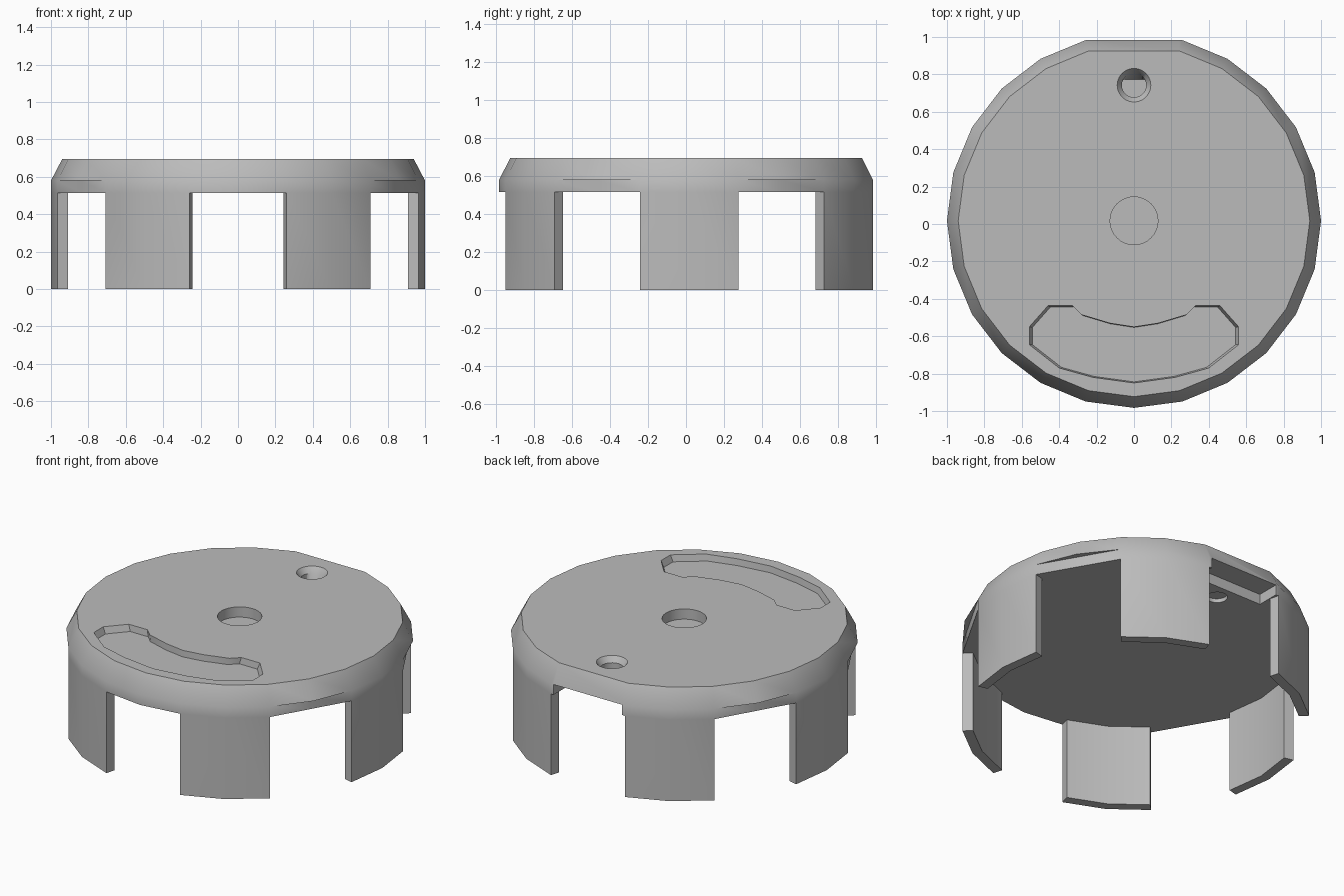
import bpy, bmesh
from math import cos, sin, radians

cube = bpy.data.objects.get("Cube")
if cube:
    bpy.data.objects.remove(cube)

CY = 0.017                     # centre of the disc in y
R, RI = 1.0, 0.94              # outer and inner radius
Z_TOP, Z_RIM, Z_UNDER = 0.695, 0.58, 0.515
STEPS = 24
BACK = 6                       # step left out to give the flat back edge
LEG_STEPS = [k for c in range(0, STEPS, 4) for k in (c - 1, c)]
FLAT_GAPS = (2, 10, 14, 22)    # gap middles with a flat wall under the rim

grey = bpy.data.materials.new("plain_grey")
grey.use_nodes = True
colour = (0.5, 0.5, 0.5, 1)
grey.diffuse_color = colour
grey.node_tree.nodes["Principled BSDF"].inputs["Base Color"].default_value = colour


def make_object(name, bm):
    bmesh.ops.recalc_face_normals(bm, faces=bm.faces)
    mesh = bpy.data.meshes.new(name)
    bm.to_mesh(mesh)
    bm.free()
    mesh.materials.append(grey)
    obj = bpy.data.objects.new(name, mesh)
    bpy.context.collection.objects.link(obj)
    return obj


def circle(radius, z, cy, sides, y_max=9):
    turn = radians(360 / sides)
    return [(radius * cos(i * turn), min(cy + radius * sin(i * turn), y_max), z)
            for i in range(sides)]


def cut(target, name, loops):
    """Subtract a solid skinned through equal loops of points."""
    bm = bmesh.new()
    rings = [[bm.verts.new(p) for p in loop] for loop in loops]
    n = len(rings[0])
    for a, b in zip(rings, rings[1:]):
        for i in range(n):
            j = (i + 1) % n
            bm.faces.new((a[i], a[j], b[j], b[i]))
    bm.faces.new(rings[0])
    bm.faces.new(rings[-1])
    cutter = make_object(name, bm)
    cutter.hide_render = True
    cutter.hide_set(True)
    mod = target.modifiers.new(name, "BOOLEAN")
    mod.operation = "DIFFERENCE"
    mod.solver = "EXACT"
    mod.object = cutter
    bpy.context.view_layer.objects.active = target
    bpy.ops.object.modifier_apply(modifier=name)
    bpy.data.objects.remove(cutter)


# Cap body: disc with bevelled rim and six curved legs, as one closed mesh
bm = bmesh.new()


def ring(radius, z, steps, flat=()):
    turn = radians(360 / STEPS)
    out = {}
    for k in steps:
        r = radius * cos(turn) if k in flat else radius
        out[k] = bm.verts.new((r * cos(k * turn), CY + r * sin(k * turn), z))
    return out


steps = [k for k in range(STEPS) if k != BACK]
top = ring(RI, Z_TOP, steps)
rim = ring(R, Z_RIM, steps)
lip = {**rim, **ring(R, Z_RIM, FLAT_GAPS, FLAT_GAPS)}
wall = ring(R, Z_UNDER, steps, FLAT_GAPS)
inner = ring(RI, Z_UNDER, steps)
leg_steps = [k % STEPS for c in range(0, STEPS, 4) for k in (c - 1, c, c + 1)]
foot_out = ring(R, 0, leg_steps)
foot_in = ring(RI, 0, leg_steps)

bm.faces.new(top.values())
bm.faces.new(inner.values())
for i, a in enumerate(steps):
    b = steps[(i + 1) % len(steps)]
    bm.faces.new((top[a], top[b], rim[b], rim[a]))
    bm.faces.new((lip[a], lip[b], wall[b], wall[a]))
    if a in [k % STEPS for k in LEG_STEPS]:
        bm.faces.new((wall[a], wall[b], foot_out[b], foot_out[a]))
        bm.faces.new((inner[a], inner[b], foot_in[b], foot_in[a]))
        bm.faces.new((foot_out[a], foot_out[b], foot_in[b], foot_in[a]))
    else:
        bm.faces.new((wall[a], wall[b], inner[b], inner[a]))
for c in range(0, STEPS, 4):   # leg ends
    for k in ((c - 1) % STEPS, c + 1):
        bm.faces.new((wall[k], inner[k], foot_in[k], foot_out[k]))
for k in FLAT_GAPS:            # underside of the overhanging rim
    bm.faces.new((rim[k - 1], rim[k], lip[k]))
    bm.faces.new((rim[k], rim[(k + 1) % STEPS], lip[k]))
cap = make_object("legged_cap", bm)

# Blind round hole in the middle
cut(cap, "centre_hole", [circle(0.128, z, CY, 32) for z in (0.63, 0.75)])

# Countersunk hole near the back, with a sloping rear wall
cut(cap, "back_hole", [circle(0.065, 0.56, 0.742, 24, 0.772), circle(0.065, 0.66, 0.742, 24),
                       circle(0.09, Z_TOP, 0.742, 24), circle(0.09, 0.75, 0.742, 24)])
cut(cap, "back_hole_underside", [circle(0.06, z, 0.742, 24) for z in (0.48, 0.54)])

# Curved finger recess at the front
half = [(0.13, -0.53), (0.28, -0.485), (0.33, -0.437), (0.46, -0.437), (0.56, -0.55),
        (0.56, -0.645), (0.40, -0.77), (0.22, -0.82)]
outline = [(0, -0.55)] + half + [(0, -0.85)] + [(-x, y) for x, y in reversed(half)]


def slot(scale, z):
    return [(x * scale, -0.65 + (y + 0.65) * scale, z) for x, y in outline]


cut(cap, "finger_recess", [slot(0.97, 0.655), slot(1, Z_TOP), slot(1, 0.75)])

# Latch notch under the flat back edge
notch = [(-0.24, 0.84), (0.24, 0.84), (0.24, 1.1), (-0.24, 1.1)]
cut(cap, "latch_notch", [[(x, y, z) for x, y in notch] for z in (0.49, Z_RIM)])

bpy.ops.object.select_all(action="DESELECT")
cap.select_set(True)
bpy.context.view_layer.objects.active = cap
bpy.ops.object.shade_smooth_by_angle(angle=radians(30))
